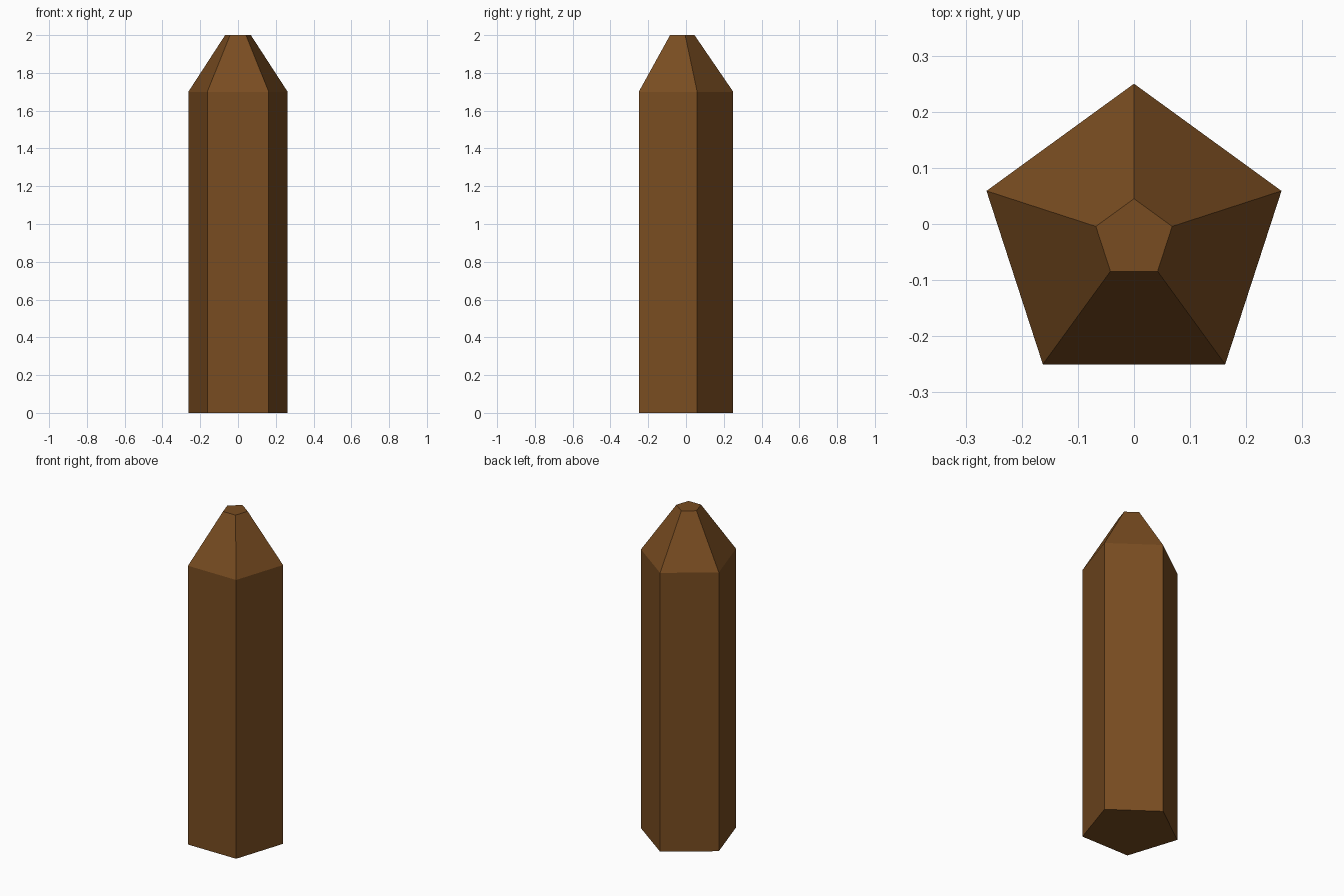
import bpy, bmesh
from math import sin, cos, tau

if "Cube" in bpy.data.objects:
    bpy.data.objects.remove(bpy.data.objects["Cube"])

SIDES = 5
CENTRE_Y = -0.0264  # puts the pentagon's bounds centred on y = 0

# Stake profile: (radius, height) from foot to blunt tip
PROFILE = [(0.2764, 0.0), (0.2764, 1.7), (0.0715, 2.0)]


def ring(bm, radius, z):
    """Pentagon with one corner pointing to the back (+y)."""
    return [bm.verts.new((-radius * sin(tau * i / SIDES),
                          CENTRE_Y + radius * cos(tau * i / SIDES), z))
            for i in range(SIDES)]


# Wooden stake: straight shaft with a tapered tip
bm = bmesh.new()
rings = [ring(bm, r, z) for r, z in PROFILE]
for low, high in zip(rings, rings[1:]):
    for i in range(SIDES):
        j = (i + 1) % SIDES
        bm.faces.new((low[i], low[j], high[j], high[i]))

# Flat foot and flat tip
bm.faces.new(rings[0][::-1])
bm.faces.new(rings[-1])
bmesh.ops.recalc_face_normals(bm, faces=bm.faces)

mesh = bpy.data.meshes.new("wooden_stake")
bm.to_mesh(mesh)
bm.free()
stake = bpy.data.objects.new("wooden_stake", mesh)
bpy.context.collection.objects.link(stake)

# Brown wood
wood = bpy.data.materials.new("brown_wood")
wood.diffuse_color = (0.19, 0.073, 0.015, 1.0)
wood.use_nodes = True
wood.node_tree.nodes["Principled BSDF"].inputs["Base Color"].default_value = wood.diffuse_color
mesh.materials.append(wood)
